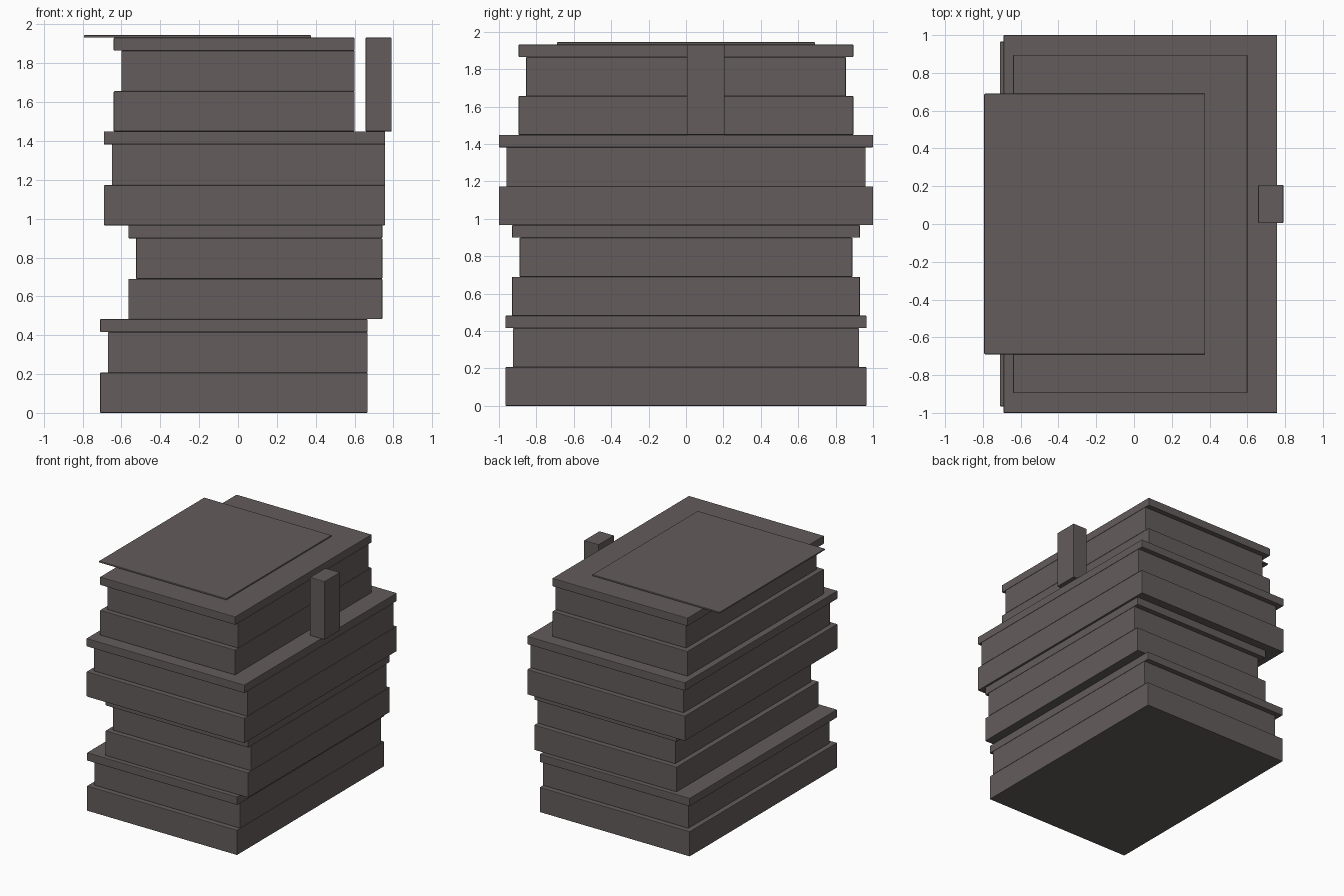
import bpy

if "Cube" in bpy.data.objects:
    bpy.data.objects.remove(bpy.data.objects["Cube"])

# Dark warm grey shared by all parts
mat = bpy.data.materials.new("dark_grey")
mat.diffuse_color = (0.125, 0.108, 0.106, 1)
mat.use_nodes = True
mat.node_tree.nodes["Principled BSDF"].inputs["Base Color"].default_value = mat.diffuse_color


def box(name, x0, x1, y0, y1, z0, z1, bevel=0.004):
    bpy.ops.mesh.primitive_cube_add(size=1, location=((x0 + x1) / 2, (y0 + y1) / 2, (z0 + z1) / 2))
    ob = bpy.context.object
    ob.name = name
    ob.scale = (x1 - x0, y1 - y0, z1 - z0)
    bpy.ops.object.transform_apply(location=False, rotation=False, scale=True)
    ob.data.materials.append(mat)
    # slightly softened edges
    mod = ob.modifiers.new("soft_edges", 'BEVEL')
    mod.width = bevel
    mod.segments = 2
    return ob


BASE, PAGES, COVER, INSET = 0.207, 0.209, 0.067, 0.04

# Stacked books: left edge, spine edge, half length
books = [
    (-0.71, 0.667, 0.965),
    (-0.565, 0.743, 0.93),
    (-0.69, 0.758, 1.0),
    (-0.64, 0.6, 0.895),
]
z = 0.0
for i, (x0, x1, h) in enumerate(books, 1):
    box(f"book_{i}_base", x0, x1, -h, h, z, z + BASE)
    # page block sits back on three sides, flush with the spine
    box(f"book_{i}_pages", x0 + INSET, x1, -h + INSET, h - INSET, z + BASE, z + BASE + PAGES)
    z += BASE + PAGES
    box(f"book_{i}_top_cover", x0, x1, -h, h, z, z + COVER)
    z += COVER

# Loose sheet overhanging the top book
box("paper_sheet", -0.793, 0.376, -0.69, 0.69, z, z + 0.013)

# Small upright block standing on the third book
box("upright_block", 0.657, 0.791, 0.005, 0.207, 1.449, 1.932)
